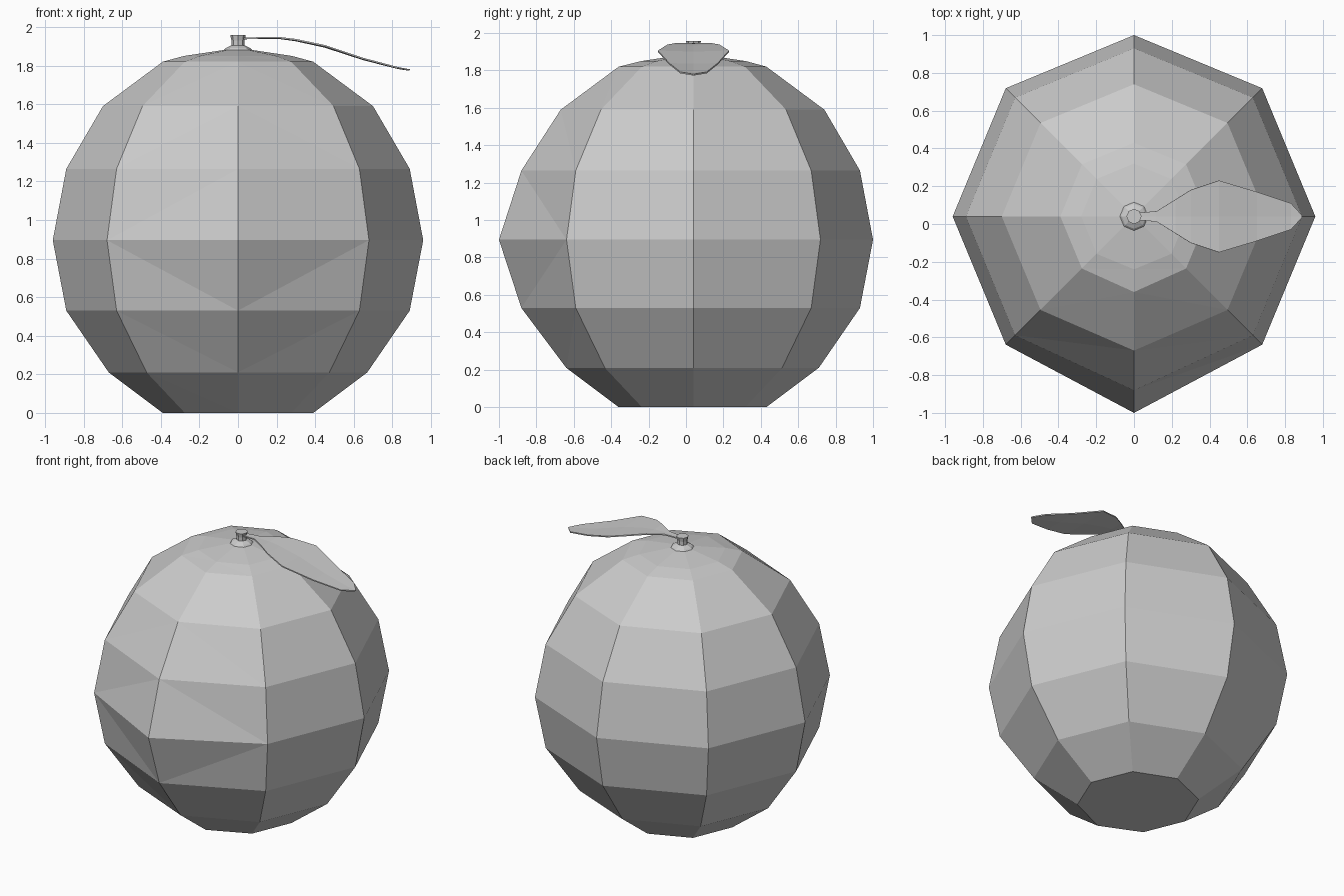
import bpy, bmesh
from math import pi, sin, cos

if "Cube" in bpy.data.objects:
    bpy.data.objects.remove(bpy.data.objects["Cube"])

CY = 0.04  # axis of the fruit in y


def finish(bm, name):
    bmesh.ops.recalc_face_normals(bm, faces=bm.faces[:])
    me = bpy.data.meshes.new(name)
    bm.to_mesh(me)
    bm.free()
    ob = bpy.data.objects.new(name, me)
    bpy.context.collection.objects.link(ob)
    return ob


def lathe(name, profile, bulge=None, n=8):
    """Revolve (radius, z) points; bulge gives extra reach of the front column."""
    bm = bmesh.new()
    rings = []
    for i, (r, z) in enumerate(profile):
        ring = []
        for k in range(n):
            a = -pi / 2 + 2 * pi * k / n
            rr = r + (bulge[i] if bulge and k == 0 else 0)
            ring.append(bm.verts.new((rr * cos(a), CY + rr * sin(a), z)))
        rings.append(ring)
    for lo, hi in zip(rings, rings[1:]):
        for k in range(n):
            j = (k + 1) % n
            if bulge and k in (0, n - 1):
                # front panels: creases run from the widest ring to the front column
                f, s = (k, j) if k == 0 else (j, k)
                if hi[0].co.z < 0.95:
                    tris = (lo[f], lo[s], hi[s]), (lo[f], hi[s], hi[f])
                else:
                    tris = (lo[f], lo[s], hi[f]), (lo[s], hi[s], hi[f])
                for t in tris:
                    bm.faces.new(t)
            else:
                bm.faces.new((lo[k], lo[j], hi[j], hi[k]))
    bm.faces.new(rings[0])
    bm.faces.new(rings[-1])
    return finish(bm, name)


# Faceted fruit, slightly fuller at the front
lathe("fruit",
      [(0.39, 0), (0.67, 0.21), (0.89, 0.53), (0.96, 0.895), (0.89, 1.265),
       (0.70, 1.59), (0.39, 1.82), (0.28, 1.85), (0.08, 1.88)],
      [0.01, 0.01, 0.03, 0.08, 0.03, 0.01, 0.01, 0, 0])

# Short flared stem
lathe("stem", [(0.08, 1.875), (0.065, 1.89), (0.034, 1.905), (0.034, 1.93), (0.04, 1.958)])

# Drooping leaf: stations of (x, half width, z)
stations = [(0.03, 0.02, 1.94), (0.12, 0.028, 1.943), (0.22, 0.09, 1.941),
            (0.30, 0.14, 1.93), (0.45, 0.19, 1.897), (0.65, 0.13, 1.832),
            (0.83, 0.07, 1.786), (0.89, 0.005, 1.777)]
bm = bmesh.new()
rows = [[bm.verts.new((x, CY + s * w, z + 0.03 * w * abs(s))) for s in (-1, 0, 1)]
        for x, w, z in stations]
for a, b in zip(rows, rows[1:]):
    for k in range(2):
        bm.faces.new((a[k], b[k], b[k + 1], a[k + 1]))
leaf = finish(bm, "leaf")
mod = leaf.modifiers.new("thickness", 'SOLIDIFY')
mod.thickness = 0.008
mod.offset = 0
